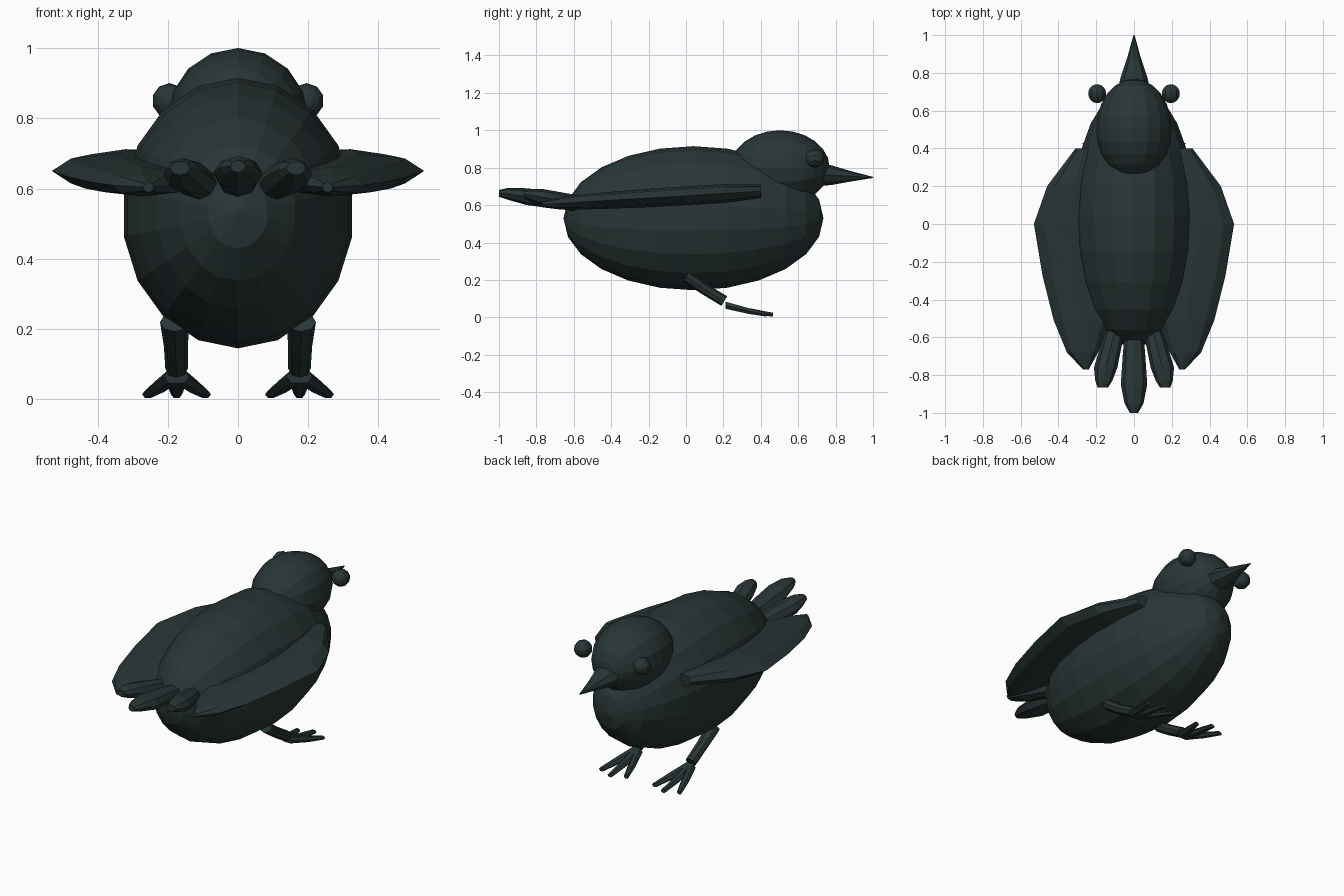
import bpy, bmesh, math
from mathutils import Matrix, Vector

if "Cube" in bpy.data.objects:
    bpy.data.objects.remove(bpy.data.objects["Cube"])

plumage = bpy.data.materials.new("dark_slate")
plumage.use_nodes = True
COLOUR = (0.022, 0.036, 0.036, 1)
plumage.diffuse_color = COLOUR
plumage.node_tree.nodes["Principled BSDF"].inputs["Base Color"].default_value = COLOUR


def finish(name, bm):
    bmesh.ops.recalc_face_normals(bm, faces=bm.faces[:])
    mesh = bpy.data.meshes.new(name)
    bm.to_mesh(mesh)
    bm.free()
    mesh.materials.append(plumage)
    obj = bpy.data.objects.new(name, mesh)
    bpy.context.collection.objects.link(obj)
    return obj


def ellipsoid(name, centre, radii, segments, rings):
    """Faceted ellipsoid with its poles along y."""
    bm = bmesh.new()
    bmesh.ops.create_uvsphere(bm, u_segments=segments, v_segments=rings, radius=1)
    bm.transform(Matrix.Translation(centre) @ Matrix.Diagonal((*radii, 1))
                 @ Matrix.Rotation(math.pi / 2, 4, 'X'))
    return finish(name, bm)


def loft(name, stations, sides, side=1, tilt=0):
    """Closed skin over elliptical rings (x, y, z, half width, half height)."""
    bm = bmesh.new()
    turn = Matrix.Rotation(math.radians(tilt), 3, 'X')
    rings = []
    for x, y, z, rx, rz in stations:
        ring = []
        for i in range(sides):
            a = math.tau * i / sides
            p = Vector((x, y, z)) + turn @ Vector((rx * math.cos(a), 0, rz * math.sin(a)))
            ring.append(bm.verts.new((p.x * side, p.y, p.z)))
        rings.append(ring)
    for a, b in zip(rings, rings[1:]):
        for i in range(sides):
            j = (i + 1) % sides
            bm.faces.new((a[i], a[j], b[j], b[i]))
    bm.faces.new(rings[0])
    bm.faces.new(rings[-1])
    return finish(name, bm)


# Body, head and beak
ellipsoid("body", (0, 0.04, 0.53), (0.33, 0.695, 0.385), 18, 12)
ellipsoid("head", (0, 0.503, 0.8), (0.2, 0.265, 0.2), 16, 12)
loft("beak", [(0, 0.7, 0.765, 0.088, 0.065), (0, 0.78, 0.76, 0.07, 0.052),
              (0, 0.88, 0.754, 0.036, 0.028), (0, 1.0, 0.748, 0.003, 0.003)], 8)

# Central tail feather
loft("tail_feather_middle", [(0, -0.52, 0.605, 0.045, 0.035), (0, -0.7, 0.625, 0.06, 0.045),
                             (0, -0.85, 0.645, 0.07, 0.045), (0, -0.95, 0.66, 0.05, 0.032),
                             (0, -1.0, 0.663, 0.022, 0.018)], 8)

# Wing outline: y, inner x, outer x, half thickness
WING = [(0.4, 0.22, 0.31, 0.035), (0.2, 0.18, 0.46, 0.05), (0, 0.16, 0.53, 0.05),
        (-0.27, 0.14, 0.485, 0.048), (-0.51, 0.12, 0.425, 0.042),
        (-0.68, 0.19, 0.355, 0.032), (-0.77, 0.24, 0.27, 0.015)]

for label, s in (("left", -1), ("right", 1)):
    ellipsoid(label + "_eye", (s * 0.195, 0.69, 0.85), (0.05, 0.05, 0.05), 10, 8)

    loft(label + "_wing", [((a + b) / 2, y, 0.65 + 0.06 * y, (b - a) / 2, h)
                           for y, a, b, h in WING], 8, s)

    loft(label + "_tail_feather",
         [(0.08, -0.5, 0.6, 0.045, 0.035), (0.115, -0.62, 0.615, 0.055, 0.045),
          (0.15, -0.76, 0.64, 0.062, 0.045), (0.16, -0.83, 0.653, 0.045, 0.033),
          (0.165, -0.865, 0.658, 0.028, 0.02)], 8, s)

    # Leg slopes forward and down to the foot
    loft(label + "_leg", [(0.18, 0.0, 0.22, 0.042, 0.032), (0.177, 0.1, 0.15, 0.034, 0.03),
                          (0.175, 0.205, 0.087, 0.032, 0.03)], 8, s, -31)

    # Three spread toes
    for toe, spread, reach in (("inner", -1, 0.43), ("middle", 0, 0.465), ("outer", 1, 0.43)):
        loft(f"{label}_{toe}_toe",
             [(0.175 + spread * 0.01, 0.21, 0.065, 0.026, 0.022),
              (0.175 + spread * 0.05, 0.33, 0.035, 0.024, 0.018),
              (0.175 + spread * 0.082, reach, 0.014, 0.016, 0.012)], 6, s)
